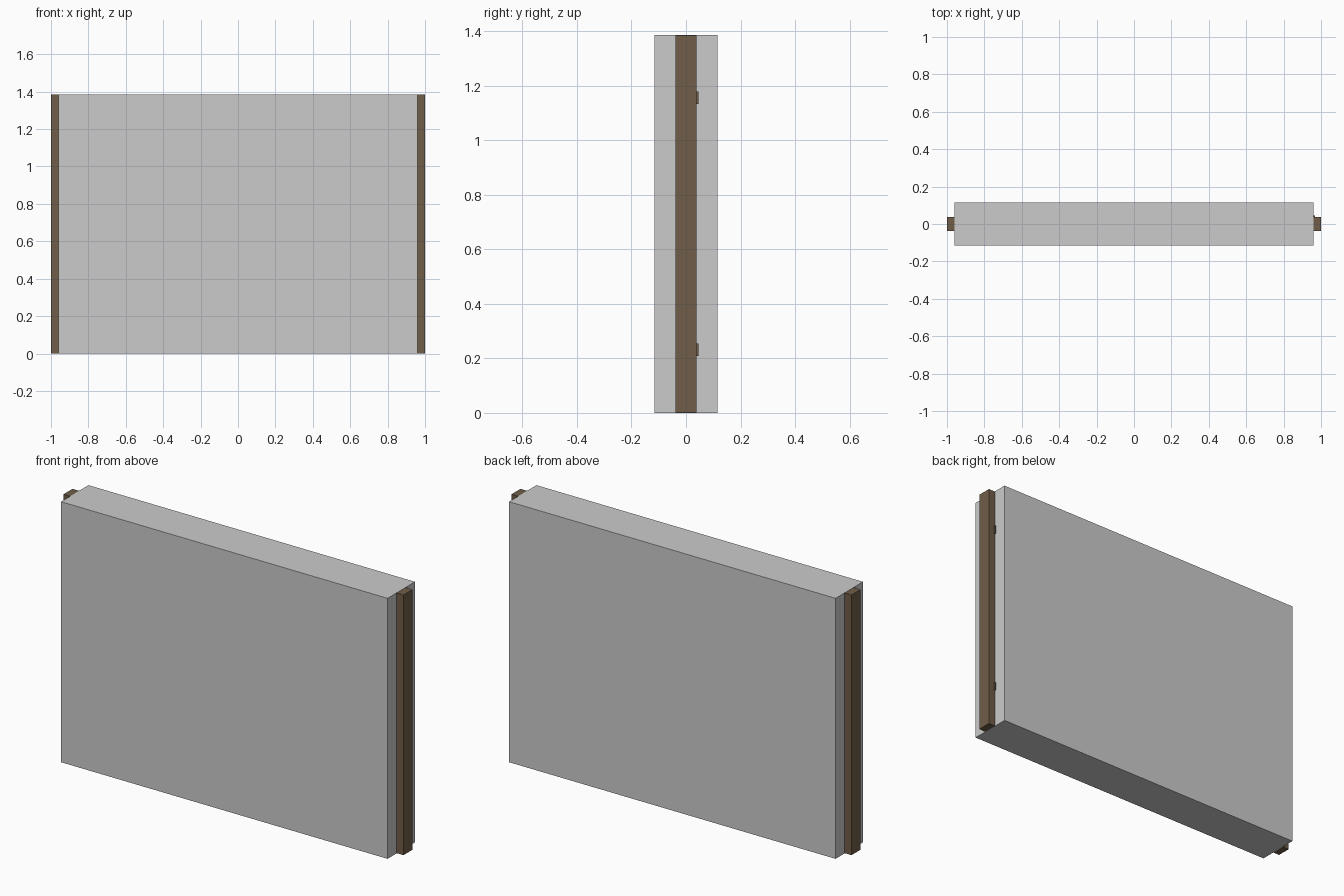
import bpy

if "Cube" in bpy.data.objects:
    bpy.data.objects.remove(bpy.data.objects["Cube"])

brown = bpy.data.materials.new("brown_wood")
brown.diffuse_color = (0.16, 0.11, 0.065, 1)
brown.use_nodes = True
brown.node_tree.nodes["Principled BSDF"].inputs["Base Color"].default_value = brown.diffuse_color


def box(name, x, y, z, material=None):
    """Axis-aligned box from (min, max) ranges."""
    ranges = (x, y, z)
    bpy.ops.mesh.primitive_cube_add(size=1, location=[(a + b) / 2 for a, b in ranges])
    obj = bpy.context.object
    obj.name = name
    obj.scale = [b - a for a, b in ranges]
    bpy.ops.object.transform_apply(location=False, rotation=False, scale=True)
    if material:
        obj.data.materials.append(material)
    return obj


HEIGHT = 1.385

# Large grey slab filling the opening
box("slab", (-0.96, 0.96), (-0.115, 0.115), (0, HEIGHT))

# Upright jambs, partly sunk into the slab ends
for side, x in (("left", (-1.0, -0.91)), ("right", (0.91, 1.0))):
    box(side + "_jamb", x, (-0.038, 0.038), (0.001, HEIGHT - 0.001), brown)

# Small hinges on the rear face of the right jamb
for place, z in (("lower", 0.232), ("upper", 1.156)):
    box(place + "_hinge", (0.94, 0.967), (0.03, 0.046), (z - 0.023, z + 0.023), brown)
